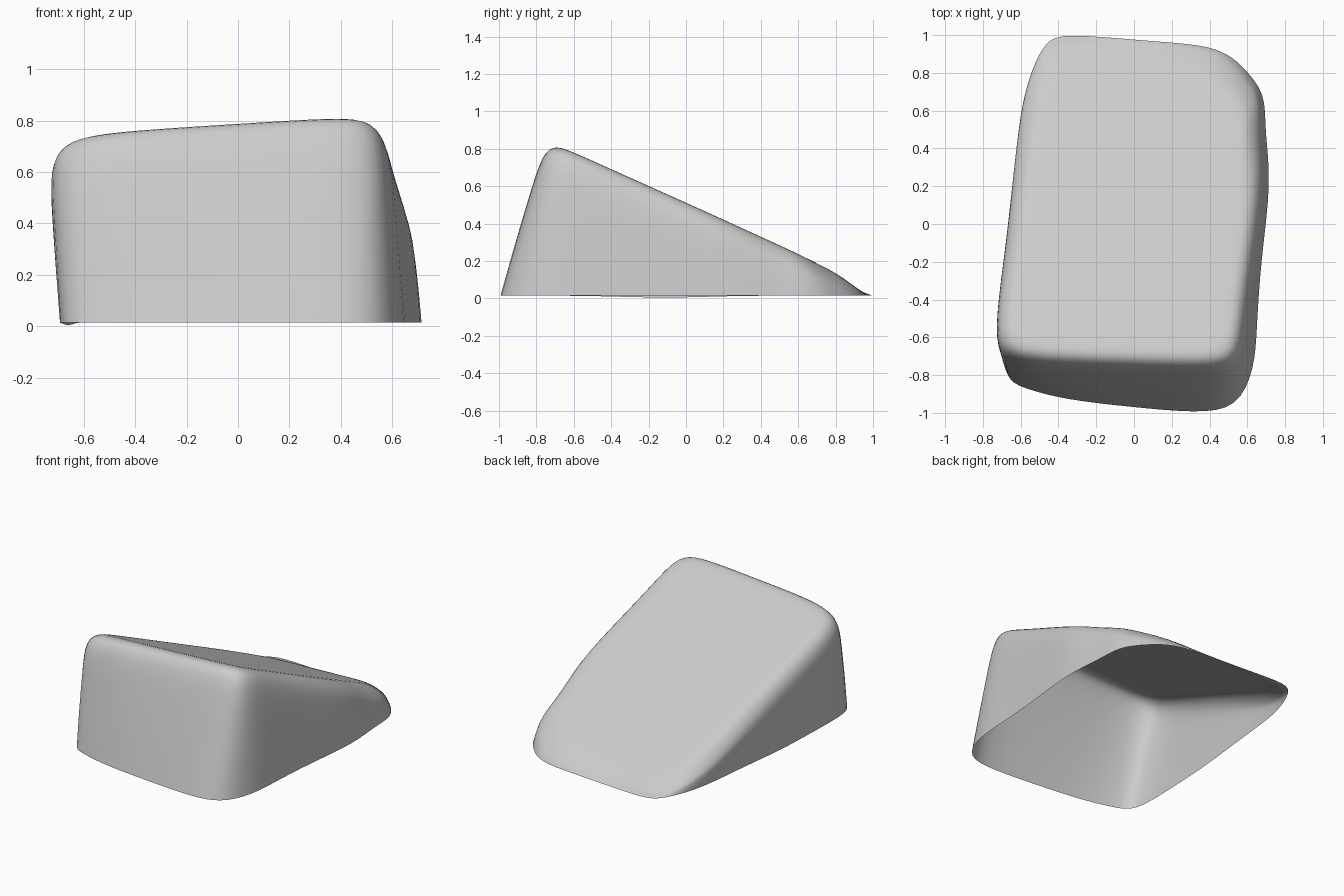
import bpy
import bmesh
from mathutils import Vector

default_cube = bpy.data.objects.get("Cube")
if default_cube:
    bpy.data.objects.remove(default_cube, do_unlink=True)

# One plain stone colour
stone = bpy.data.materials.new("stone_grey")
stone.use_nodes = True
grey = (.6, .6, .6, 1)
stone.diffuse_color = grey
stone.node_tree.nodes["Principled BSDF"].inputs["Base Color"].default_value = grey

# Footprint and shoulder outlines, counter-clockwise from the front corner
footprint = [(-.7, -.82), (-.58, -.87), (-.37, -.93), (0, -.97), (.32, -1),
             (.55, -.98), (.64, -.76), (.65, -.55), (.67, -.2), (.73, .23),
             (.69, .5), (.7, .69), (.58, .83), (.5, .9), (.37, .95),
             (.05, .97), (-.37, 1.01), (-.47, .97), (-.55, .8), (-.6, .6),
             (-.63, .25), (-.66, -.1), (-.69, -.5)]
shoulder = [(-.73, -.67), (-.6, -.73), (-.37, -.75), (0, -.76), (.32, -.77),
            (.52, -.76), (.58, -.66), (.6, -.45), (.64, -.15), (.69, .22),
            (.65, .48), (.67, .66), (.55, .8), (.48, .86), (.36, .91),
            (.05, .93), (-.36, .96), (-.45, .92), (-.55, .77), (-.6, .58),
            (-.64, .25), (-.68, -.1), (-.74, -.5)]


def slope_height(x, y):
    """Height of the tilted upper face."""
    return max(.04, .485 + .05 * x - .455 * y)


def shoulder_point(x, y):
    """A point on the wall top, a little under the upper face."""
    height = slope_height(x, y)
    return Vector((x, y, height - min(.07, .35 * height)))


base_ring = [Vector((x, y, .015)) for x, y in footprint]
base_ring[-2].z = 0
top_ring = [shoulder_point(x, y) for x, y in shoulder]

# Walls rise from the footprint to the shoulder with a slight outward bulge
rings = [base_ring]
for t in (.35, .7):
    ring = []
    for low, high in zip(base_ring, top_ring):
        point = low.lerp(high, t)
        bulge = 1 + .02 * t * (1 - t)
        ring.append(Vector((point.x * bulge, point.y * bulge, point.z)))
    rings.append(ring)
rings.append(top_ring)

# Upper face closes in over rings that lie on the slope
for scale in (.91, .8, .5, .2):
    rings.append([Vector((x * scale, y * scale, slope_height(x * scale, y * scale)))
                  for x, y in shoulder])

# Skin the rings, leaving the underside open
bm = bmesh.new()
loops = [[bm.verts.new(point) for point in ring] for ring in rings]
count = len(footprint)
for lower, upper in zip(loops, loops[1:]):
    for i in range(count):
        j = (i + 1) % count
        bm.faces.new((lower[i], lower[j], upper[j], upper[i]))
bm.faces.new(loops[-1])
for face in bm.faces:
    face.smooth = True

mesh = bpy.data.meshes.new("wedge_rock")
bm.to_mesh(mesh)
bm.free()
mesh.materials.append(stone)
rock = bpy.data.objects.new("wedge_rock", mesh)
bpy.context.collection.objects.link(rock)

# Soften the worn edges
soften = rock.modifiers.new("soften", "SUBSURF")
soften.levels = soften.render_levels = 2
